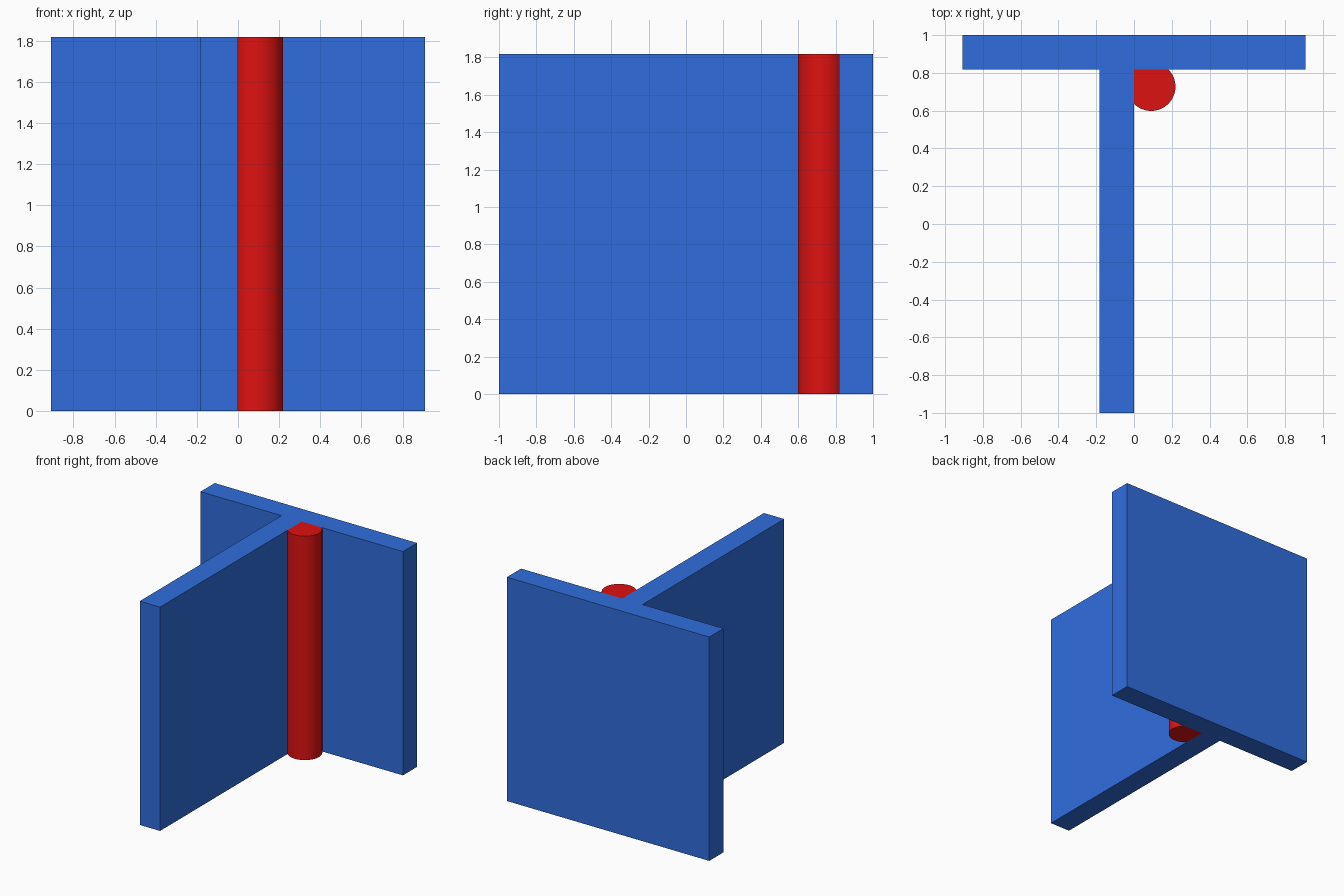
import bpy, bmesh, math

if "Cube" in bpy.data.objects:
    bpy.data.objects.remove(bpy.data.objects["Cube"])

U = 2 / 11          # wall thickness
H = 10 * U          # overall height


def extrude_profile(name, points, color, smooth=False):
    """Extrude a plan outline from z = 0 up to the full height."""
    mesh = bpy.data.meshes.new(name)
    bm = bmesh.new()
    base = bm.faces.new([bm.verts.new((x, y, 0)) for x, y in points])
    ext = bmesh.ops.extrude_face_region(bm, geom=[base], use_keep_orig=True)
    bmesh.ops.translate(bm, vec=(0, 0, H),
                        verts=[g for g in ext["geom"] if isinstance(g, bmesh.types.BMVert)])
    bmesh.ops.recalc_face_normals(bm, faces=bm.faces)
    bm.to_mesh(mesh)
    bm.free()
    obj = bpy.data.objects.new(name, mesh)
    bpy.context.collection.objects.link(obj)
    mat = bpy.data.materials.new(name + "_paint")
    mat.diffuse_color = color
    mat.use_nodes = True
    mat.node_tree.nodes["Principled BSDF"].inputs["Base Color"].default_value = mat.diffuse_color
    mesh.materials.append(mat)
    if smooth:
        bpy.ops.object.select_all(action='DESELECT')
        obj.select_set(True)
        bpy.context.view_layer.objects.active = obj
        bpy.ops.object.shade_smooth_by_angle(angle=math.radians(30))
    return obj


# T-shaped plates: flange at the back, web running forward
inner = 1 - U
extrude_profile("tee_plates", [
    (-5 * U, 1), (-5 * U, inner), (-U, inner), (-U, -1),
    (0, -1), (0, inner), (5 * U, inner), (5 * U, 1)],
    (0.03, 0.155, 0.73, 1))

# Round rod in the inside corner, trimmed flush where it meets both plates
cx, cy, r = U / 2, inner - U / 2, U / math.sqrt(2)
steps = 48
arc = [(cx + r * math.cos(a), cy + r * math.sin(a))
       for a in (math.radians(225 + 180 * i / steps) for i in range(steps + 1))]
extrude_profile("corner_rod", [(0, inner)] + arc, (0.73, 0.006, 0.006, 1), smooth=True)
